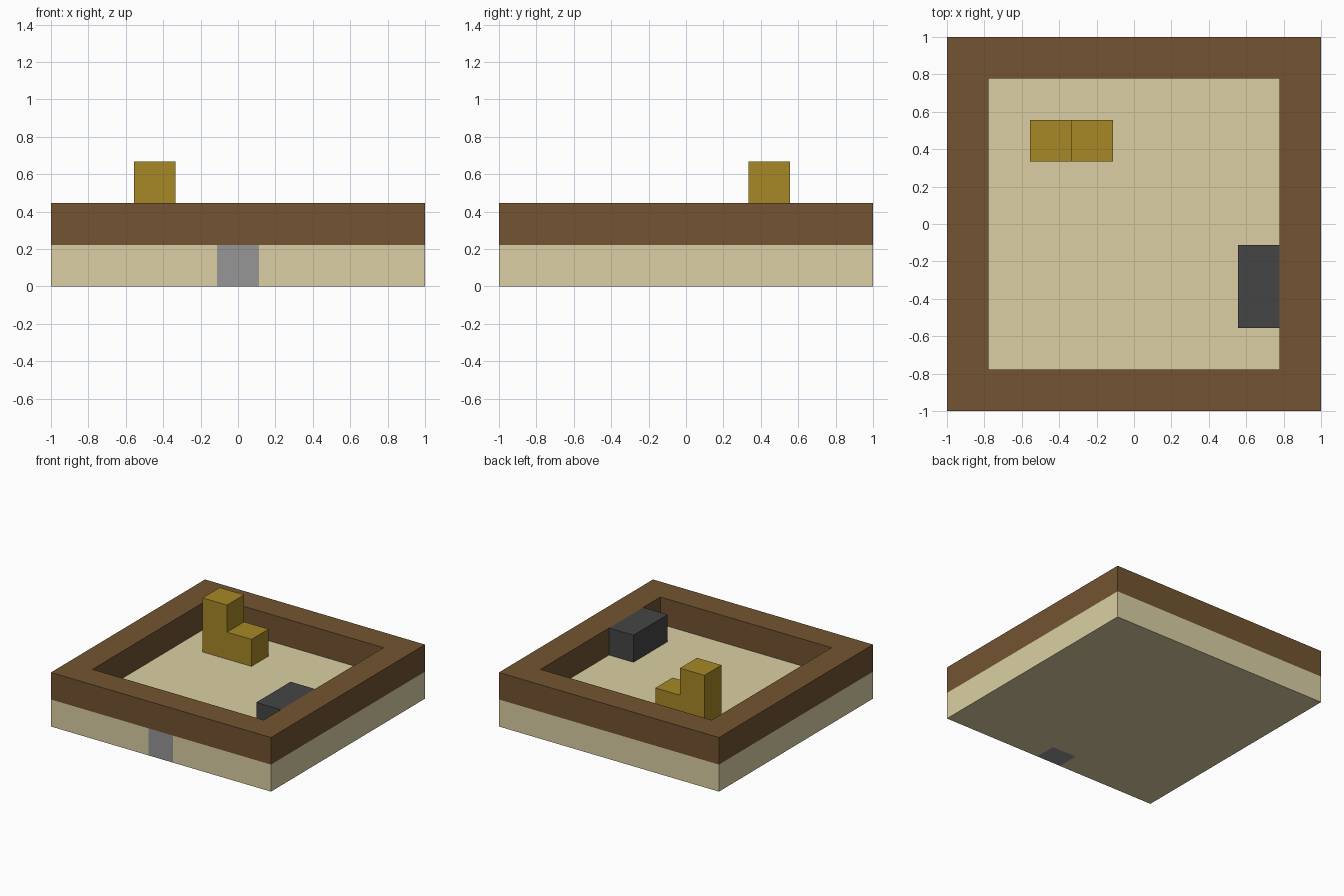
import bpy
import bmesh
from mathutils import Vector

if "Cube" in bpy.data.objects:
    bpy.data.objects.remove(bpy.data.objects["Cube"], do_unlink=True)

U = 2 / 9  # one block of the nine by nine layout


def material(name, rgb):
    linear = [((c / 255 + 0.055) / 1.055) ** 2.4 for c in rgb]
    mat = bpy.data.materials.new(name)
    mat.use_nodes = True
    mat.diffuse_color = (*linear, 1)
    bsdf = next(n for n in mat.node_tree.nodes if n.type == 'BSDF_PRINCIPLED')
    bsdf.inputs["Base Color"].default_value = (*linear, 1)
    return mat


def prism(name, mat, outline, direction, rim=0):
    """Extrude an outline given in block units; rim leaves only a border of that width."""
    bm = bmesh.new()
    face = bm.faces.new([bm.verts.new(Vector(p) * U) for p in outline])
    bm.normal_update()
    if rim:
        bmesh.ops.inset_region(bm, faces=[face], thickness=rim * U,
                               use_boundary=True, use_even_offset=True)
        bmesh.ops.delete(bm, geom=[face], context='FACES')
    # Keep the starting faces so that the solid is closed
    result = bmesh.ops.extrude_face_region(bm, geom=bm.faces[:], use_keep_orig=True)
    verts = [g for g in result["geom"] if isinstance(g, bmesh.types.BMVert)]
    bmesh.ops.translate(bm, verts=verts, vec=Vector(direction) * U)
    bmesh.ops.recalc_face_normals(bm, faces=bm.faces[:])
    mesh = bpy.data.meshes.new(name)
    bm.to_mesh(mesh)
    bm.free()
    mesh.materials.append(mat)
    obj = bpy.data.objects.new(name, mesh)
    bpy.context.collection.objects.link(obj)


def rectangle(x0, x1, y0, y1, z):
    return [(x0, y0, z), (x1, y0, z), (x1, y1, z), (x0, y1, z)]


sand = material("sand", (219, 207, 163))
brown = material("brown wood", (115, 84, 49))
gold = material("dark gold", (166, 136, 38))
charcoal = material("charcoal", (69, 69, 69))
grey = material("grey", (150, 150, 150))

E = 4.5      # half the width in blocks
DEPTH = .83  # depth of the notch and its block

# Floor slab with a notch at the front edge
floor = [(-E, -E, 0), (-.5, -E, 0), (-.5, DEPTH - E, 0), (.5, DEPTH - E, 0),
         (.5, -E, 0), (E, -E, 0), (E, E, 0), (-E, E, 0)]
prism("floor", sand, floor, (0, 0, 1))

# Grey block filling the notch
prism("front_block", grey, rectangle(-.5, .5, -E, DEPTH - E, 0), (0, 0, 1))

# Wall ring around the edge
prism("wall", brown, rectangle(-E, E, -E, E, 1), (0, 0, 1), rim=1)

# Stepped chair: seat with a tall back
chair = [(x, 1.5, z) for x, z in
         [(-2.5, 1), (-.5, 1), (-.5, 2), (-1.5, 2), (-1.5, 3), (-2.5, 3)]]
prism("chair", gold, chair, (0, 1, 0))

# Dark bench against the side wall
prism("bench", charcoal, rectangle(2.5, 3.5, -2.5, -.5, 1), (0, 0, 1))
